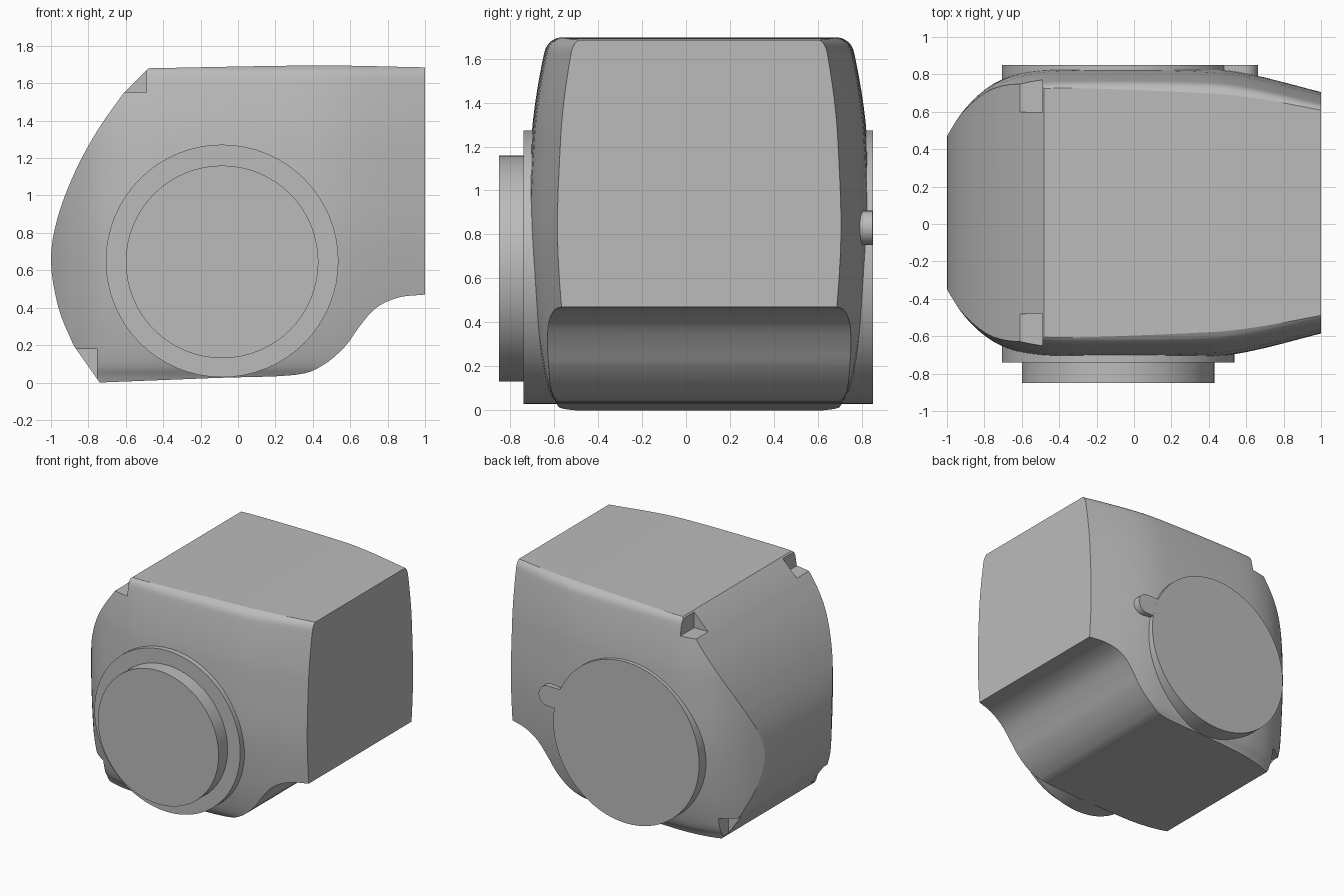
import bpy, bmesh, math
from mathutils import Vector

if "Cube" in bpy.data.objects:
    bpy.data.objects.remove(bpy.data.objects["Cube"])

MID_Y = 0.06                       # the housing is symmetric about this plane
CX, CZ = -0.085, 0.65              # axis of the round covers

grey = bpy.data.materials.new("housing grey")
grey.use_nodes = True
grey.diffuse_color = (0.5, 0.5, 0.5, 1)
grey.node_tree.nodes["Principled BSDF"].inputs["Base Color"].default_value = (0.5, 0.5, 0.5, 1)


def spline(points, steps=4):
    """Smooth curve through 2D points."""
    p = [Vector(q) for q in points]
    p = [2 * p[0] - p[1]] + p + [2 * p[-1] - p[-2]]
    out = []
    for a, b, c, d in zip(p, p[1:], p[2:], p[3:]):
        for i in range(steps):
            t = i / steps
            out.append(0.5 * (2 * b + (c - a) * t + (2 * a - 5 * b + 4 * c - d) * t * t
                              + (3 * b - a - 3 * c + d) * t ** 3))
    return out + [p[-2]]


def loft(name, rings):
    """Closed solid skinned over matching rings of 3D points."""
    bm = bmesh.new()
    loops = [[bm.verts.new(v) for v in ring] for ring in rings]
    n = len(loops[0])
    for low, high in zip(loops, loops[1:]):
        for i in range(n):
            j = (i + 1) % n
            bm.faces.new((low[i], low[j], high[j], high[i]))
    bm.faces.new(loops[0][::-1])
    bm.faces.new(loops[-1])
    bmesh.ops.recalc_face_normals(bm, faces=bm.faces)
    mesh = bpy.data.meshes.new(name)
    bm.to_mesh(mesh)
    bm.free()
    mesh.materials.append(grey)
    obj = bpy.data.objects.new(name, mesh)
    bpy.context.collection.objects.link(obj)
    return obj


def extrude_y(name, outline, y0, y1):
    return loft(name, [[(x, y, z) for x, z in outline] for y in (y0, y1)])


def box(name, x0, x1, y0, y1, z0, z1):
    return extrude_y(name, [(x0, z0), (x1, z0), (x1, z1), (x0, z1)], y0, y1)


def boolean(obj, tool, operation):
    mod = obj.modifiers.new(operation, 'BOOLEAN')
    mod.object, mod.operation, mod.solver = tool, operation, 'EXACT'
    bpy.context.view_layer.update()
    result = obj.evaluated_get(bpy.context.evaluated_depsgraph_get())
    mesh = bpy.data.meshes.new_from_object(result)
    obj.modifiers.clear()
    obj.data = mesh
    bpy.data.objects.remove(tool)


def smooth(obj, angle=28):
    bpy.ops.object.select_all(action='DESELECT')
    obj.select_set(True)
    bpy.context.view_layer.objects.active = obj
    bpy.ops.object.shade_smooth_by_angle(angle=math.radians(angle))


def circle(radius, n=64, start=0.0, sweep=math.tau, cx=CX, cz=CZ):
    return [(cx + radius * math.cos(start + sweep * i / n),
             cz + radius * math.sin(start + sweep * i / n)) for i in range(n)]


# Bulged hull: plan outline whose width changes with height
plan = spline([(-1.02, 0.37), (-1, 0.41), (-0.9, 0.56), (-0.75, 0.69), (-0.55, 0.76),
               (-0.3, 0.78), (0.3, 0.775), (0.6, 0.745), (1.02, 0.64)])
widths = spline([(-0.05, 0.78), (0.03, 0.83), (0.12, 0.89), (0.4, 0.96), (0.8, 1), (1.2, 0.98),
                 (1.4, 0.955), (1.6, 0.91), (1.66, 0.885), (1.69, 0.84), (1.72, 0.76)])
body = loft("housing", [[(x, MID_Y + w * s, z) for x, w in plan]
                        + [(x, MID_Y - w * s, z) for x, w in reversed(plan)]
                        for z, s in widths])

# Side profile trims the hull
top = spline([(-0.48, 1.68), (0.4, 1.695), (1, 1.685)])
under = spline([(1, 0.47), (0.86, 0.455), (0.74, 0.4), (0.65, 0.3), (0.57, 0.19),
                (0.45, 0.09), (0.3, 0.04), (-0.1, 0.025)])
nose = spline([(-0.88, 0.2), (-0.96, 0.4), (-1, 0.65), (-0.965, 0.88), (-0.87, 1.13),
               (-0.75, 1.35), (-0.61, 1.55)])
boolean(body, extrude_y("profile_tool", top + under + [Vector((-0.74, 0))] + nose, -1, 1),
        'INTERSECT')

# Notches at the four front corners
for side in (-1, 1):
    for inner, x0, x1, z0, z1 in ((0.54, -0.7, -0.49, 1.55, 1.8), (0.5, -1, -0.755, -0.1, 0.18)):
        y0, y1 = sorted((MID_Y + side * inner, MID_Y + side * 0.95))
        boolean(body, box("notch_tool", x0, x1, y0, y1, z0, z1), 'DIFFERENCE')
smooth(body)

# Round covers: front flange, raised disc, back cover with a rounded tab
smooth(extrude_y("front_flange", circle(0.622), -0.74, -0.45))
smooth(extrude_y("front_disc", circle(0.515, cz=0.645), -0.85, -0.6))
smooth(extrude_y("back_cover", circle(0.622), 0.5, 0.85))
tab = circle(0.078, 16, -math.pi / 2, math.pi * 16 / 15, 0.585, 0.83)
smooth(extrude_y("back_tab", [(0.4, 0.752)] + tab + [(0.4, 0.908)], 0.7, 0.849))
